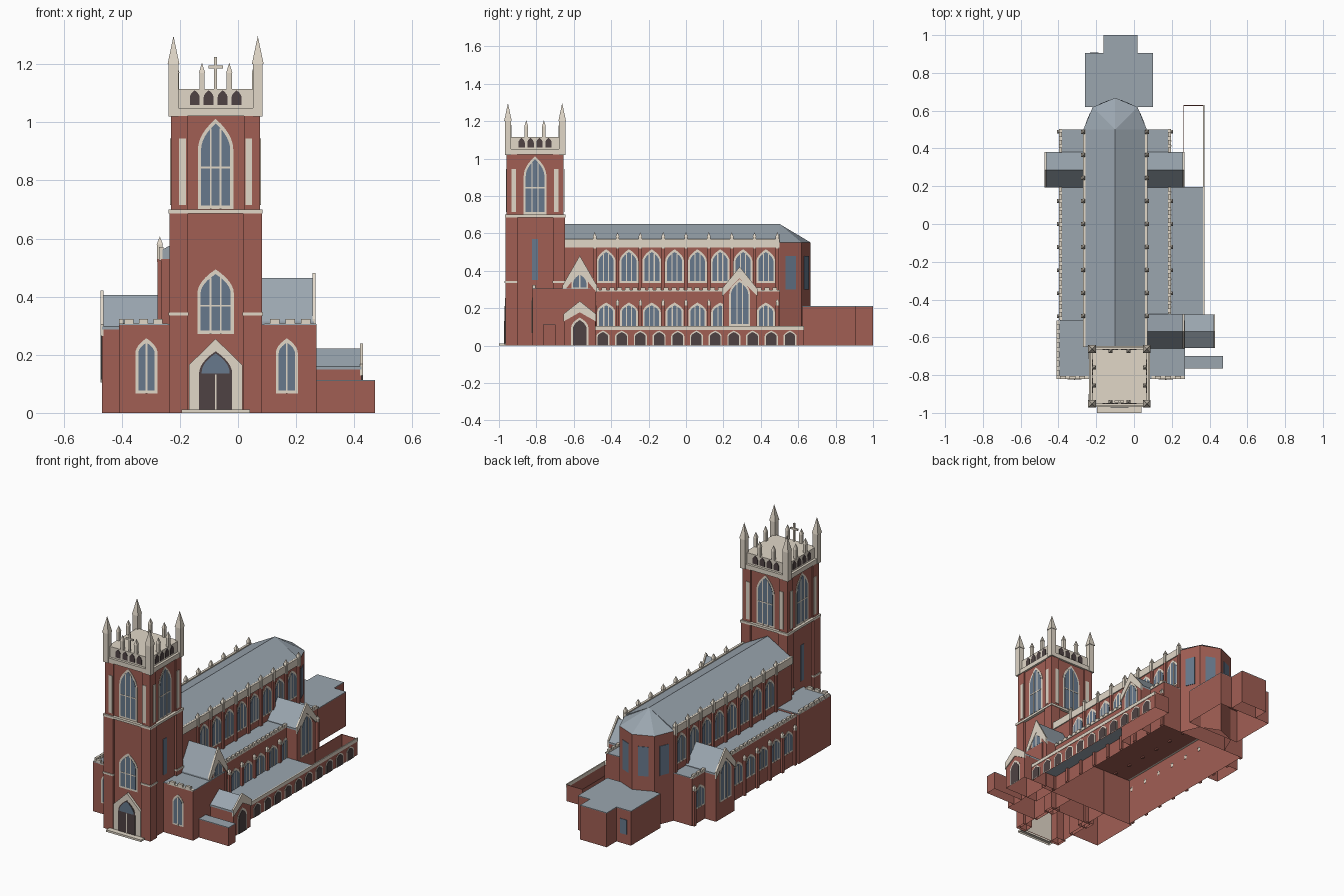
import bpy, bmesh, math
from mathutils import Matrix, Vector

cube = bpy.data.objects.get("Cube")
if cube:
    bpy.data.objects.remove(cube, do_unlink=True)

COLOURS = {"brick": (0.355, 0.113, 0.088), "stone": (0.75, 0.68, 0.575),
           "slate": (0.325, 0.38, 0.43), "glass": (0.135, 0.19, 0.265),
           "dark": (0.077, 0.055, 0.057)}
MATS = {}
for label, rgb in COLOURS.items():
    m = bpy.data.materials.new(label)
    m.use_nodes = True
    m.diffuse_color = (*rgb, 1)
    bsdf = m.node_tree.nodes["Principled BSDF"]
    bsdf.inputs["Base Color"].default_value = (*rgb, 1)
    bsdf.inputs["Roughness"].default_value = 0.9
    MATS[label] = m

parts = {}  # (part name, colour) -> bmesh


def part(name, mat):
    if (name, mat) not in parts:
        parts[name, mat] = bmesh.new()
    return parts[name, mat]


def prism(name, mat, pts, vec):
    """Polygon extruded along a vector."""
    bm = part(name, mat)
    a = [bm.verts.new(p) for p in pts]
    b = [bm.verts.new(Vector(p) + Vector(vec)) for p in pts]
    bm.faces.new(a)
    bm.faces.new(b[::-1])
    for i in range(len(a)):
        j = (i + 1) % len(a)
        bm.faces.new((a[j], a[i], b[i], b[j]))


def cone(name, mat, base, tip):
    bm = part(name, mat)
    a = [bm.verts.new(p) for p in base]
    t = bm.verts.new(tip)
    bm.faces.new(a)
    for i in range(len(a)):
        bm.faces.new((a[i], a[(i + 1) % len(a)], t))


def rect(x0, x1, y0, y1, z):
    return [(x0, y0, z), (x1, y0, z), (x1, y1, z), (x0, y1, z)]


def box(name, mat, x0, x1, y0, y1, z0, z1):
    prism(name, mat, rect(x0, x1, y0, y1, z0), (0, 0, z1 - z0))


def pinnacle(name, x, y, r, z0, z1, z2):
    box(name, "stone", x - r, x + r, y - r, y + r, z0, z1)
    r *= 1.2
    cone(name, "stone", rect(x - r, x + r, y - r, y + r, z1), (x, y, z2))


def plate(name, mat, pts, at, angle, depth):
    """Flat (across, height) outline on a wall; angle 0 faces the front."""
    rot = Matrix.Rotation(math.radians(angle), 3, "Z")
    o = Vector((at[0], at[1], 0))
    prism(name, mat, [o + rot @ Vector((u, -0.0004, v)) for u, v in pts], rot @ Vector((0, -depth, 0)))


def oblong(u0, u1, v0, v1):
    return [(u0, v0), (u1, v0), (u1, v1), (u0, v1)]


def arch(hw, z0, zs, zt, n=6):
    side = [(hw * (1 - (i / n) ** 2), zs + (zt - zs) * i / n) for i in range(n + 1)]
    return [(-hw, z0), (hw, z0)] + side + [(-u, v) for u, v in side[-2::-1]]


def window(name, at, angle, hw, z0, zs, zt, bars=1, cross=False, f=0.01):
    """Pointed window: stone surround, glass and mullions."""
    plate(name, "stone", arch(hw, z0, zs, zt), at, angle, 0.002)
    g, top = hw - f, zt - f * 1.5
    plate(name, "glass", arch(g, z0 + f, zs, top), at, angle, 0.0035)
    for k in range(bars):
        u = -g + 2 * g * (k + 1) / (bars + 1)
        head = zs + (top - zs) * math.sqrt(1 - abs(u) / g)
        plate(name, "stone", oblong(u - 0.003, u + 0.003, z0, head), at, angle, 0.005)
    if cross:
        mid = z0 + (zs - z0) * 0.7
        plate(name, "stone", oblong(-g, g, mid - 0.003, mid + 0.003), at, angle, 0.005)


def crenels(name, a, b, z0, z1, pitch=0.05, r=0.008):
    """Row of merlons on a thin coping between two plan points."""
    a, b = Vector(a), Vector(b)
    d = (b - a).normalized()
    box(name, "stone", min(a.x, b.x) - r, max(a.x, b.x) + r, min(a.y, b.y) - r, max(a.y, b.y) + r, z0 - 0.008, z0)
    n = max(1, round((b - a).length / pitch))
    for i in range(n):
        c = a.lerp(b, (i + 0.5) / n)
        hx, hy = (pitch * 0.32 * abs(k) + r * (1 - abs(k)) for k in d)
        box(name, "stone", c.x - hx, c.x + hx, c.y - hy, c.y + hy, z0, z1)


def chevron(x, yc, hw, eave, ridge, t):
    low = min(t * 0.9, 0.04)
    return [(x, yc - hw, eave), (x, yc, ridge), (x, yc + hw, eave),
            (x, yc + hw, eave - low), (x, yc, ridge - t), (x, yc - hw, eave - low)]


def gabled_wing(name, x_in, x_wall, x_out, yc, hw, eave, ridge, trim):
    """Wing running sideways with slate roof and stone gable coping."""
    s = 1 if x_out > x_in else -1
    low = eave - 0.02
    box(name + "_walls", "brick", *sorted((x_wall, x_out)), yc - hw, yc + hw, 0, low)
    gable = [(x_in, yc - hw, low), (x_in, yc + hw, low), (x_in, yc + hw, eave - 0.005),
             (x_in, yc, ridge - 0.005), (x_in, yc - hw, eave - 0.005)]
    prism(name + "_walls", "brick", gable, (x_out - x_in, 0, 0))
    prism(name + "_roof", "slate", chevron(x_in, yc, hw + 0.004, eave, ridge, 0.012), (x_out - x_in, 0, 0))
    prism(name + "_coping", "stone", chevron(x_out - s * 0.005, yc, hw + 0.004, eave + 0.008, ridge + 0.016, trim),
          (s * 0.01, 0, 0))


def flat_block(name, x0, x1, y0, y1, z):
    box(name + "_walls", "brick", x0, x1, y0, y1, 0, z)
    box(name + "_roof", "slate", x0, x1, y0, y1, z, z + 0.004)


# Tower: core, clasping corner buttresses, bands
TX, TY = -0.077, -0.807
box("tower_core", "brick", TX - 0.145, TX + 0.145, TY - 0.145, TY + 0.145, 0, 1.03)


def tower_box(name, mat, h, z0, z1):
    box(name, mat, TX - h, TX + h, TY - h, TY + h, z0, z1)


for sx in (-1, 1):
    for sy in (-1, 1):
        for mat, h, inner, z0, z1 in (("brick", 0.159, 0.095, 0, 0.69), ("brick", 0.153, 0.097, 0.69, 1.03),
                                      ("stone", 0.163, 0.093, 0.335, 0.346)):
            xs = sorted((TX + sx * inner, TX + sx * h))
            ys = sorted((TY + sy * inner, TY + sy * h))
            box("tower_buttresses", mat, *xs, *ys, z0, z1)
        pinnacle("tower_corner_pinnacles", TX + sx * 0.145, TY + sy * 0.145, 0.017, 1.02, 1.2, 1.297)
tower_box("tower_belt", "stone", 0.162, 0.686, 0.7)
tower_box("tower_cornice", "stone", 0.157, 1.022, 1.05)
tower_box("tower_parapet", "stone", 0.142, 1.05, 1.115)
for angle in (0, 90, 180, 270):
    rot = Matrix.Rotation(math.radians(angle), 3, "Z")

    def wall(u, d):
        p = Vector((TX, TY, 0)) + rot @ Vector((u, -d, 0))
        return p.x, p.y
    window("belfry_windows", wall(0, 0.145), angle, 0.061, 0.702, 0.905, 1.012, 2, True, 0.011)
    for s in (-1, 1):
        plate("belfry_panels", "stone", oblong(-0.012, 0.012, 0.715, 0.945), wall(s * 0.114, 0.153), angle, 0.003)
        pinnacle("tower_small_pinnacles", *wall(s * 0.047, 0.135), 0.009, 1.11, 1.17, 1.205)
    for k in range(4):
        plate("parapet_openings", "dark", arch(0.017, 1.06, 1.085, 1.11),
              wall((k - 1.5) * 0.048, 0.142), angle, 0.003)
    if angle in (90, 270):
        plate("stair_windows", "glass", oblong(-0.016, 0.016, 0.35, 0.57), wall(0, 0.145), angle, 0.003)
box("cross", "stone", TX - 0.005, TX + 0.005, -0.945, -0.935, 1.11, 1.225)
box("cross", "stone", TX - 0.025, TX + 0.025, -0.945, -0.935, 1.185, 1.195)
window("tower_front_window", (TX, TY - 0.145), 0, 0.063, 0.272, 0.41, 0.494, 2, True, 0.011)

# Entrance portal with doors and step
PY = -0.967
prism("portal", "stone", [(TX - 0.092, PY, 0), (TX + 0.092, PY, 0), (TX + 0.092, PY, 0.165),
                          (TX, PY, 0.255), (TX - 0.092, PY, 0.165)], (0, 0.02, 0))
box("front_step", "stone", TX - 0.118, TX + 0.118, -1, PY, 0, 0.012)
plate("portal_doors", "dark", arch(0.057, 0.012, 0.135, 0.212), (TX, PY), 0, 0.002)
plate("portal_doors", "glass", arch(0.048, 0.136, 0.14, 0.205), (TX, PY), 0, 0.0035)
plate("portal_doors", "stone", oblong(-0.003, 0.003, 0.012, 0.132), (TX, PY), 0, 0.0045)

# Front blocks flanking the tower
for name, x0, x1, wx, e0, e1 in (("front_block_right", -0.41, -0.2, -0.315, -0.4, -0.25),
                                 ("front_block_left", 0.05, 0.27, 0.168, 0.1, 0.26)):
    flat_block(name, x0, x1, -0.82, -0.51, 0.302)
    window("front_block_windows", (wx, -0.82), 0, 0.038, 0.067, 0.205, 0.257)
    crenels(name + "_crenels", (e0, -0.812), (e1, -0.812), 0.308, 0.323)
crenels("front_block_right_crenels", (-0.402, -0.812), (-0.402, -0.52), 0.308, 0.323)

# Nave, roof, parapets and apse
NX = -0.10
box("nave_walls", "brick", NX - 0.165, NX + 0.165, -0.65, 0.5, 0.289, 0.53)
prism("nave_roof", "slate", [(NX - 0.16, -0.65, 0.53), (NX + 0.16, -0.65, 0.53), (NX + 0.16, -0.65, 0.562),
                             (NX, -0.65, 0.65), (NX - 0.16, -0.65, 0.562)], (0, 1.15, 0))


def apse_ring(r, z):
    return [(NX + r * math.cos(k * math.pi / 4), 0.5 + r * math.sin(k * math.pi / 4), z) for k in range(5)]


prism("apse_walls", "brick", apse_ring(0.166, 0), (0, 0, 0.55))
cone("apse_roof", "slate", apse_ring(0.168, 0.55), (NX, 0.5, 0.65))
for k in range(4):
    t = math.radians(22.5 + 45 * k)
    plate("apse_windows", "glass", oblong(-0.03, 0.03, 0.3, 0.48),
          (NX + 0.1534 * math.cos(t), 0.5 + 0.1534 * math.sin(t)), math.degrees(t) + 90, 0.003)

# Aisles and repeating bays on both sides
box("aisle_walls", "brick", NX - 0.292, NX + 0.292, -0.512, 0.5, 0, 0.29)
box("aisle_roof", "slate", NX - 0.292, NX + 0.292, -0.512, 0.5, 0.29, 0.294)
BAY = 0.122
for s in (-1, 1):
    angle, xn, xa = 90 * s, NX + s * 0.165, NX + s * 0.292
    box("nave_parapet", "stone", *sorted((xn - s * 0.008, xn + s * 0.006)), -0.65, 0.5, 0.525, 0.57)
    crenels("aisle_crenels", (xa - s * 0.004, -0.5), (xa - s * 0.004, 0.495), 0.298, 0.31, 0.041)
    for i in range(9):
        y = (i - 4) * BAY
        box("nave_buttresses", "brick", *sorted((xn, xn + s * 0.012)), y - 0.009, y + 0.009, 0.28, 0.53)
        pinnacle("nave_pinnacles", xn + s * 0.004, y, 0.009, 0.52, 0.58, 0.607)
        box("aisle_buttresses", "brick", *sorted((xa, xa + s * 0.014)), y - 0.009, y + 0.009, 0, 0.215)
        pinnacle("aisle_pinnacles", xa + s * 0.006, y, 0.008, 0.212, 0.232, 0.25)
    for i in range(8):
        y = (i - 3.5) * BAY
        window("clerestory_windows", (xn, y), angle, 0.05, 0.335, 0.45, 0.515, 2)
        if i != 6:
            window("aisle_windows", (xa, y), angle, 0.048, 0.09, 0.18, 0.23, 2)

# Transepts, side gable and porch
for name, x_in, x_wall, x_out in (("transept_right", -0.26, -0.392, -0.468), ("transept_left", 0.06, 0.192, 0.262)):
    gabled_wing(name, x_in, x_wall, x_out, 0.287, 0.09, 0.297, 0.406, 0.062)
    window(name + "_window", (x_out, 0.287), math.copysign(90, x_out), 0.056, 0.105, 0.275, 0.355, 2)
gabled_wing("side_gable", 0.06, 0.192, 0.262, -0.568, 0.087, 0.315, 0.465, 0.085)
window("side_gable_window", (0.262, -0.568), 90, 0.045, 0.3, 0.335, 0.395)
gabled_wing("porch", 0.25, 0.265, 0.425, -0.568, 0.084, 0.16, 0.222, 0.06)
plate("porch_door", "stone", arch(0.046, 0, 0.095, 0.15), (0.425, -0.568), 90, 0.002)
plate("porch_door", "dark", arch(0.036, 0, 0.09, 0.137), (0.425, -0.568), 90, 0.004)
flat_block("side_annexe", 0.265, 0.472, -0.765, -0.698, 0.11)

# Cloister arcade and open yard
box("cloister_roof", "slate", 0.19, 0.367, -0.485, 0.197, 0.088, 0.102)
box("cloister_wall", "brick", 0.366, 0.37, -0.485, 0.63, 0, 0.09)
box("cloister_coping", "stone", 0.365, 0.372, -0.485, 0.631, 0.084, 0.105)
box("yard_walls", "brick", 0.264, 0.367, 0.626, 0.63, 0, 0.1)
box("yard_walls", "brick", 0.262, 0.266, 0.37, 0.63, 0, 0.1)
for i in range(11):
    y = -0.444 + i * 0.1
    plate("cloister_arches", "stone", arch(0.035, 0, 0.05, 0.08), (0.37, y), 90, 0.002)
    plate("cloister_arches", "dark", arch(0.028, 0, 0.048, 0.072), (0.37, y), 90, 0.0035)

# Rear vestry blocks
flat_block("vestry", -0.26, 0.10, 0.62, 0.905, 0.207)
flat_block("rear_annexe", -0.162, 0.018, 0.905, 1.0, 0.207)
plate("vestry_window", "glass", oblong(-0.022, 0.022, 0.06, 0.15), (-0.21, 0.905), 180, 0.003)

# Turn the collected parts into objects, leaving the shells open underneath
for (name, mat), bm in parts.items():
    bmesh.ops.recalc_face_normals(bm, faces=bm.faces)
    floor = [f for f in bm.faces if all(v.co.z < 0.001 for v in f.verts)]
    bmesh.ops.delete(bm, geom=floor, context="FACES_ONLY")
    clash = sum(1 for n, _ in parts if n == name) > 1
    title = f"{name}_{mat}" if clash else name
    me = bpy.data.meshes.new(title)
    bm.to_mesh(me)
    bm.free()
    me.materials.append(MATS[mat])
    bpy.context.scene.collection.objects.link(bpy.data.objects.new(title, me))
